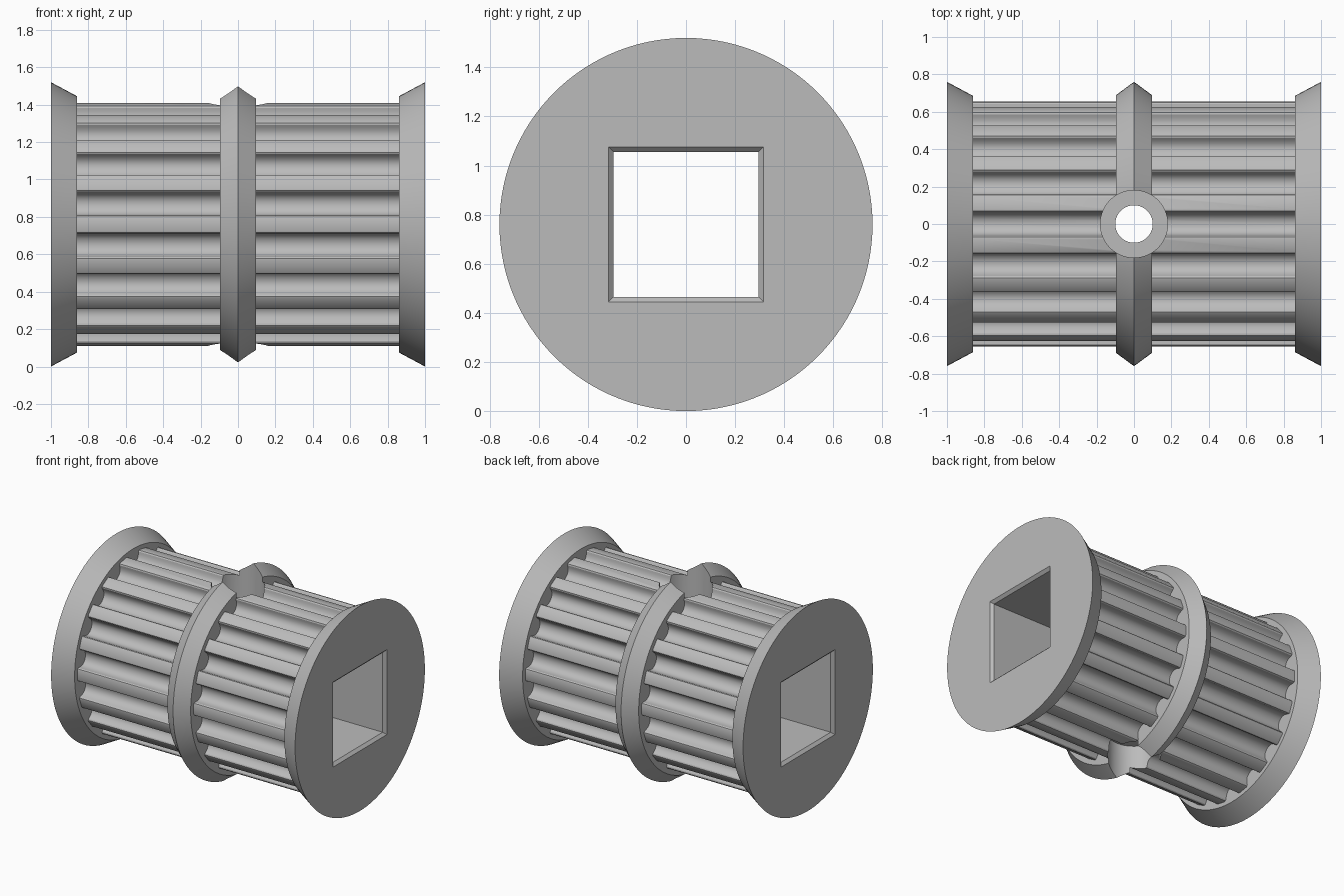
import bpy, bmesh, math
from mathutils import Vector

cube = bpy.data.objects.get("Cube")
if cube:
    bpy.data.objects.remove(cube, do_unlink=True)

R = 0.76          # flange radius, also the axle height
TEETH = 18
TOOTH_R = 0.655

grey = bpy.data.materials.new("mid grey")
grey.use_nodes = True
grey.diffuse_color = (0.5, 0.5, 0.5, 1)
grey.node_tree.nodes["Principled BSDF"].inputs["Base Color"].default_value = (0.5, 0.5, 0.5, 1)


def loft(name, sections):
    """Solid through (x, outline) sections, each outline a list of (y, z) about the axle."""
    bm = bmesh.new()
    rings = [[bm.verts.new((x, y, z + R)) for y, z in outline] for x, outline in sections]
    n = len(rings[0])
    for a, b in zip(rings, rings[1:]):
        for i in range(n):
            j = (i + 1) % n
            bm.faces.new((a[i], a[j], b[j], b[i]))
    bm.faces.new(rings[0])
    bm.faces.new(rings[-1])
    bmesh.ops.recalc_face_normals(bm, faces=bm.faces)
    mesh = bpy.data.meshes.new(name)
    bm.to_mesh(mesh)
    bm.free()
    mesh.materials.append(grey)
    ob = bpy.data.objects.new(name, mesh)
    bpy.context.collection.objects.link(ob)
    return ob


def circle(r, n=120):
    return [(r * math.cos(math.tau * i / n), r * math.sin(math.tau * i / n)) for i in range(n)]


def square(h):
    return [(-h, -h), (h, -h), (h, h), (-h, h)]


def toothed_outline():
    # Half of one rounded groove: (sideways offset, depth)
    half = [(0.079, 0), (0.070, 0.003), (0.064, 0.012), (0.062, 0.028),
            (0.057, 0.049), (0.045, 0.069), (0.025, 0.083), (0, 0.088)]
    groove = [(-s, d) for s, d in half] + [(s, d) for s, d in reversed(half[:-1])]
    pts = []
    for k in range(TEETH):
        a = math.pi / 2 + math.tau * k / TEETH
        out, side = Vector((math.cos(a), math.sin(a))), Vector((-math.sin(a), math.cos(a)))
        for s, d in groove:
            r = math.sqrt(TOOTH_R ** 2 - s * s) - d
            pts.append(tuple(out * r + side * s))
    return pts


def cylinder_cutter(name, r, z0, z1):
    bpy.ops.mesh.primitive_cylinder_add(vertices=64, radius=r, depth=z1 - z0,
                                        location=(0, 0, (z0 + z1) / 2))
    ob = bpy.context.object
    ob.name = name
    ob.data.materials.append(grey)
    return ob


def combine(target, other, operation):
    mod = target.modifiers.new(operation, 'BOOLEAN')
    mod.operation = operation
    mod.solver = 'EXACT'
    mod.object = other
    other.hide_render = True
    bpy.ops.object.select_all(action='DESELECT')
    bpy.context.view_layer.objects.active = target
    target.select_set(True)
    bpy.ops.object.modifier_apply(modifier=mod.name)
    bpy.data.objects.remove(other, do_unlink=True)


# Toothed drum
outline = toothed_outline()
pulley = loft("toothed_pulley", [(-0.93, outline), (0.93, outline)])

# End flanges and middle ridge
for s in (-1, 1):
    flange = loft("flange", [(s * 0.86, circle(0.685)), (s * 1.0, circle(R))])
    combine(pulley, flange, 'UNION')
ridge = loft("middle_ridge", [(-0.095, circle(0.69)), (0, circle(R)), (0.095, circle(0.69))])
combine(pulley, ridge, 'UNION')

# Square axle bore with chamfered mouths
bore = loft("bore_cutter", [(-1.02, square(0.335)), (-0.98, square(0.295)),
                            (0.98, square(0.295)), (1.02, square(0.335))])
combine(pulley, bore, 'DIFFERENCE')

# Cross hole with a flat screw seat at both ends
combine(pulley, cylinder_cutter("hole_cutter", 0.1, -0.2, 2 * R + 0.2), 'DIFFERENCE')
SEAT = 0.47
combine(pulley, cylinder_cutter("top_seat_cutter", 0.18, R + SEAT, 2 * R + 0.2), 'DIFFERENCE')
combine(pulley, cylinder_cutter("bottom_seat_cutter", 0.18, -0.2, R - SEAT), 'DIFFERENCE')

bpy.ops.object.select_all(action='DESELECT')
pulley.select_set(True)
bpy.context.view_layer.objects.active = pulley
bpy.ops.object.shade_smooth_by_angle(angle=math.radians(28))
